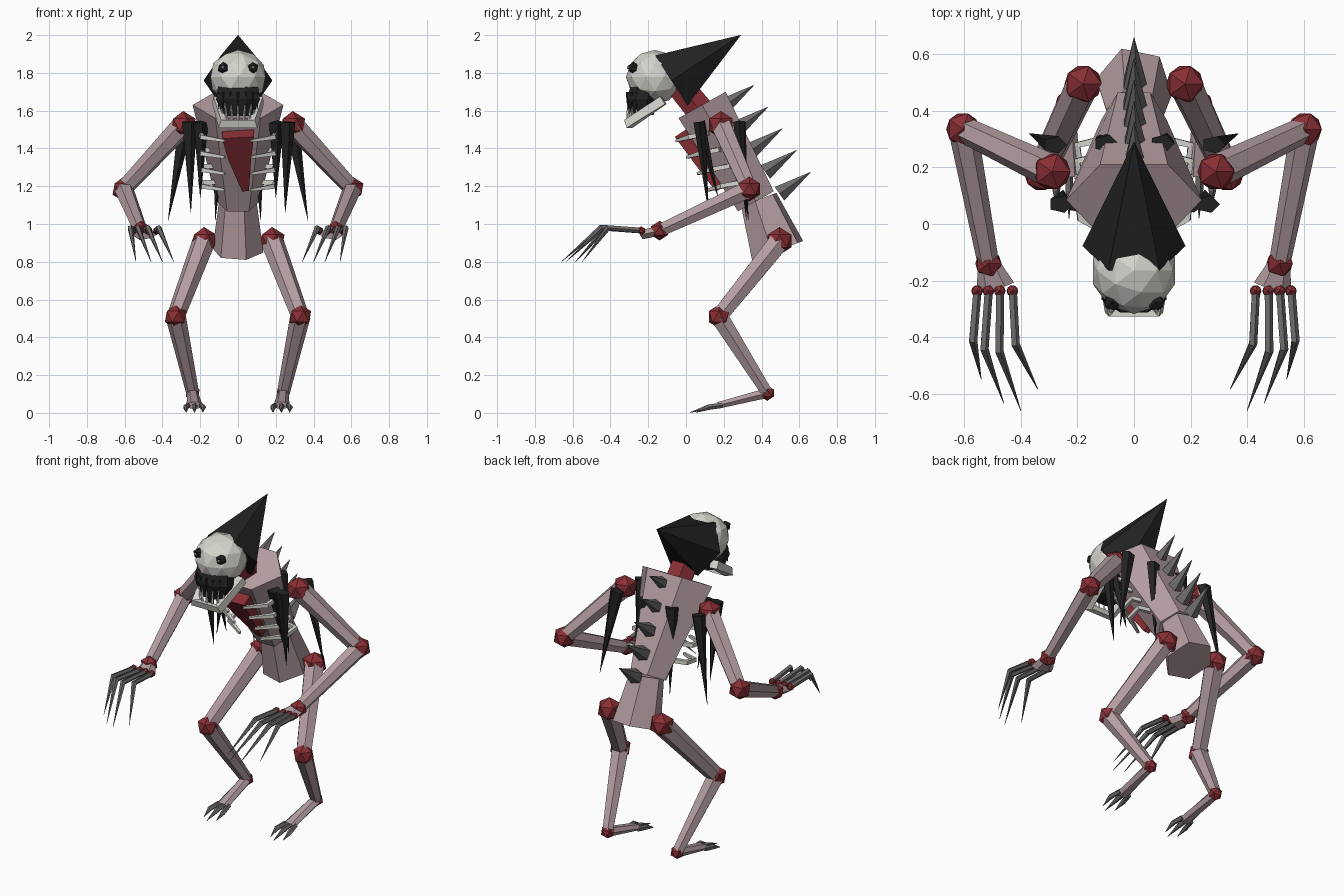
import bpy, bmesh, math
from mathutils import Vector

cube = bpy.data.objects.get("Cube")
if cube:
    bpy.data.objects.remove(cube, do_unlink=True)


def material(name, r, g, b):
    m = bpy.data.materials.new(name)
    m.use_nodes = True
    m.diffuse_color = (r, g, b, 1)
    m.node_tree.nodes["Principled BSDF"].inputs["Base Color"].default_value = (r, g, b, 1)
    return m


SKIN = material("pale skin", 0.46, 0.34, 0.36)
RED = material("raw red", 0.25, 0.028, 0.035)
BLACK = material("black", 0.016, 0.016, 0.016)
CLAW = material("grey claw", 0.15, 0.14, 0.14)
BONE = material("bone", 0.67, 0.66, 0.61)


def finish(name, bm, mat):
    bmesh.ops.recalc_face_normals(bm, faces=bm.faces)
    me = bpy.data.meshes.new(name)
    bm.to_mesh(me)
    bm.free()
    me.materials.append(mat)
    ob = bpy.data.objects.new(name, me)
    bpy.context.collection.objects.link(ob)
    return ob


def tube(name, points, radii, mat, sides=6, ref=(1, 0, 0), phase=0.0):
    """Faceted tube through points; each radius is a number or (width, depth)."""
    pts = [Vector(p) for p in points]
    bm = bmesh.new()
    rings = []
    for i, p in enumerate(pts):
        d = (pts[min(i + 1, len(pts) - 1)] - pts[max(i - 1, 0)]).normalized()
        u = Vector(ref)
        u = (u - d * u.dot(d)).normalized()
        v = d.cross(u)
        r = radii[i] if isinstance(radii[i], tuple) else (radii[i], radii[i])
        angles = [phase + math.tau * k / sides for k in range(sides)]
        rings.append([bm.verts.new(p + u * r[0] * math.cos(a) + v * r[1] * math.sin(a))
                      for a in angles])
    for a, b in zip(rings, rings[1:]):
        for k in range(sides):
            n = (k + 1) % sides
            bm.faces.new((a[k], a[n], b[n], b[k]))
    bm.faces.new(rings[0])
    bm.faces.new(rings[-1])
    return finish(name, bm, mat)


def ball(name, centre, r, mat, detail=1, scale=(1, 1, 1)):
    bm = bmesh.new()
    bmesh.ops.create_icosphere(bm, subdivisions=detail, radius=r)
    bmesh.ops.scale(bm, vec=scale, verts=bm.verts)
    bmesh.ops.translate(bm, vec=centre, verts=bm.verts)
    return finish(name, bm, mat)


def spike(name, base, tip, r, mat, sides=5):
    return tube(name, [base, tip], [r, 0.001], mat, sides)


# Trunk
tube("torso", [(0, 0.085, 1.63), (0, 0.37, 1.12)], [(0.24, 0.165), (0.115, 0.125)], SKIN)
tube("pelvis", [(0, 0.385, 1.13), (0, 0.485, 0.86)], [(0.10, 0.105), (0.137, 0.152)], SKIN, phase=0.2)
tube("neck", [(0, 0.10, 1.57), (0, -0.04, 1.74)], [0.085, 0.08], RED)
tube("breastbone", [(0, -0.02, 1.48), (0.01, 0.06, 1.36), (0.04, 0.18, 1.19)],
     [(0.12, 0.06), (0.085, 0.05), (0.025, 0.04)], RED, 4, phase=math.pi / 4)

# Back spines
for i in range(5):
    t = i / 4
    y, z = 0.195 + 0.3 * t, 1.62 - 0.46 * t
    spike(f"back_spine_{i}", (0, y, z), (0, y + 0.165, z + 0.115), 0.046, CLAW)

# Head
ball("skull", (0, -0.165, 1.778), 0.153, BONE, 2, (1, 1, 0.94))
tube("hood", [(0, -0.078, 1.76), (0, 0.29, 2.0)], [0.182, 0.001], BLACK)
tube("mouth_cavity", [(0, -0.22, 1.75), (0, -0.235, 1.66), (0, -0.23, 1.575)],
     [(0.11, 0.07), (0.125, 0.085), (0.085, 0.065)], BLACK, 8, phase=math.pi / 8)
tube("lower_jaw", [(0.11, -0.12, 1.655), (0.08, -0.305, 1.53),
                   (-0.08, -0.305, 1.53), (-0.11, -0.12, 1.655)],
     [0.034, 0.032, 0.032, 0.034], BONE, 4, ref=(0, 0, 1), phase=math.pi / 4)
for i in range(7):
    a = math.radians(-69 + 23 * i)
    x, y = 0.11 * math.sin(a), -0.235 - 0.075 * math.cos(a)
    spike(f"upper_tooth_{i}", (x, y, 1.70), (x, y, 1.61), 0.009, BLACK, 4)
    spike(f"lower_tooth_{i}", (x * 0.75, y + 0.003, 1.55), (x * 0.9, y, 1.66), 0.009, BONE, 4)

# Paired parts
for side, s in (("left", 1), ("right", -1)):
    def at(x, y, z):
        return (s * x, y, z)

    # Eyes
    ball(f"{side}_eye", at(0.078, -0.277, 1.826), 0.032, BLACK)
    ball(f"{side}_pupil", at(0.08, -0.306, 1.829), 0.009, BONE)

    # Ribs
    for i in range(4):
        t = i / 3
        y, z = -0.05 + 0.17 * t, 1.44 - 0.26 * t
        tube(f"{side}_rib_{i}",
             [at(0.11, y + 0.18, z + 0.04), at(0.20, y + 0.16, z + 0.04),
              at(0.19, y + 0.07, z + 0.02), at(0.07, y, z)],
             [0.017, 0.017, 0.017, 0.01], BONE, 4, ref=(0, 0, 1), phase=math.pi / 4)

    # Hanging shoulder quills
    quills = [((0.20, 0.07, 1.54), (0.20, 0.17, 1.14)),
              ((0.26, 0.07, 1.54), (0.25, 0.12, 1.06)),
              ((0.28, 0.28, 1.54), (0.37, 0.32, 1.02)),
              ((0.10, 0.285, 1.54), (0.12, 0.33, 1.02))]
    for i, (base, tip) in enumerate(quills):
        spike(f"{side}_quill_{i}", at(*base), at(*tip), (0.044, 0.032), BLACK)

    # Arm
    shoulder, elbow = at(0.29, 0.185, 1.525), at(0.605, 0.335, 1.185)
    wrist, palm = at(0.515, -0.14, 0.965), at(0.49, -0.225, 0.945)
    ball(f"{side}_shoulder", shoulder, 0.073, RED)
    ball(f"{side}_elbow", elbow, 0.066, RED)
    ball(f"{side}_wrist", wrist, 0.052, RED)
    tube(f"{side}_upper_arm", [shoulder, elbow], [0.06, 0.046], SKIN)
    tube(f"{side}_forearm", [elbow, wrist], [0.052, 0.038], SKIN)
    tube(f"{side}_hand", [wrist, palm], [(0.04, 0.03), (0.068, 0.028)], SKIN)

    # Fingers: knuckle, middle joint, tip
    fingers = [(0.555, 0.57, 0.54, -0.55), (0.515, 0.53, 0.46, -0.635),
               (0.475, 0.477, 0.40, -0.66), (0.43, 0.42, 0.34, -0.585)]
    for i, (x0, x1, x2, y2) in enumerate(fingers):
        ball(f"{side}_knuckle_{i}", at(x0, -0.237, 0.965), 0.023, RED)
        tube(f"{side}_finger_{i}",
             [at(x0, -0.235, 0.965), at(x1, y2 * 0.35 - 0.22, 0.98), at(x2, y2, 0.80)],
             [0.016, 0.016, 0.001], CLAW, 5)

    # Leg
    hip, knee = at(0.18, 0.495, 0.91), at(0.33, 0.175, 0.51)
    ankle, sole = at(0.24, 0.43, 0.105), at(0.23, 0.17, 0.04)
    ball(f"{side}_hip", hip, 0.074, RED)
    ball(f"{side}_knee", knee, 0.064, RED)
    ball(f"{side}_ankle", ankle, 0.041, RED)
    tube(f"{side}_thigh", [hip, knee], [0.062, 0.048], SKIN)
    tube(f"{side}_shin", [knee, ankle], [0.054, 0.034], SKIN)
    tube(f"{side}_foot", [ankle, sole], [(0.03, 0.03), (0.042, 0.02)], SKIN)
    for i, dx in enumerate((-0.033, 0, 0.033)):
        tube(f"{side}_toe_{i}",
             [at(0.23 + dx, 0.19, 0.04), at(0.23 + dx * 1.4, 0.12, 0.03),
              at(0.23 + dx * 1.3, 0.02 + abs(dx), 0.002)],
             [0.015, 0.015, 0.001], CLAW, 5)
